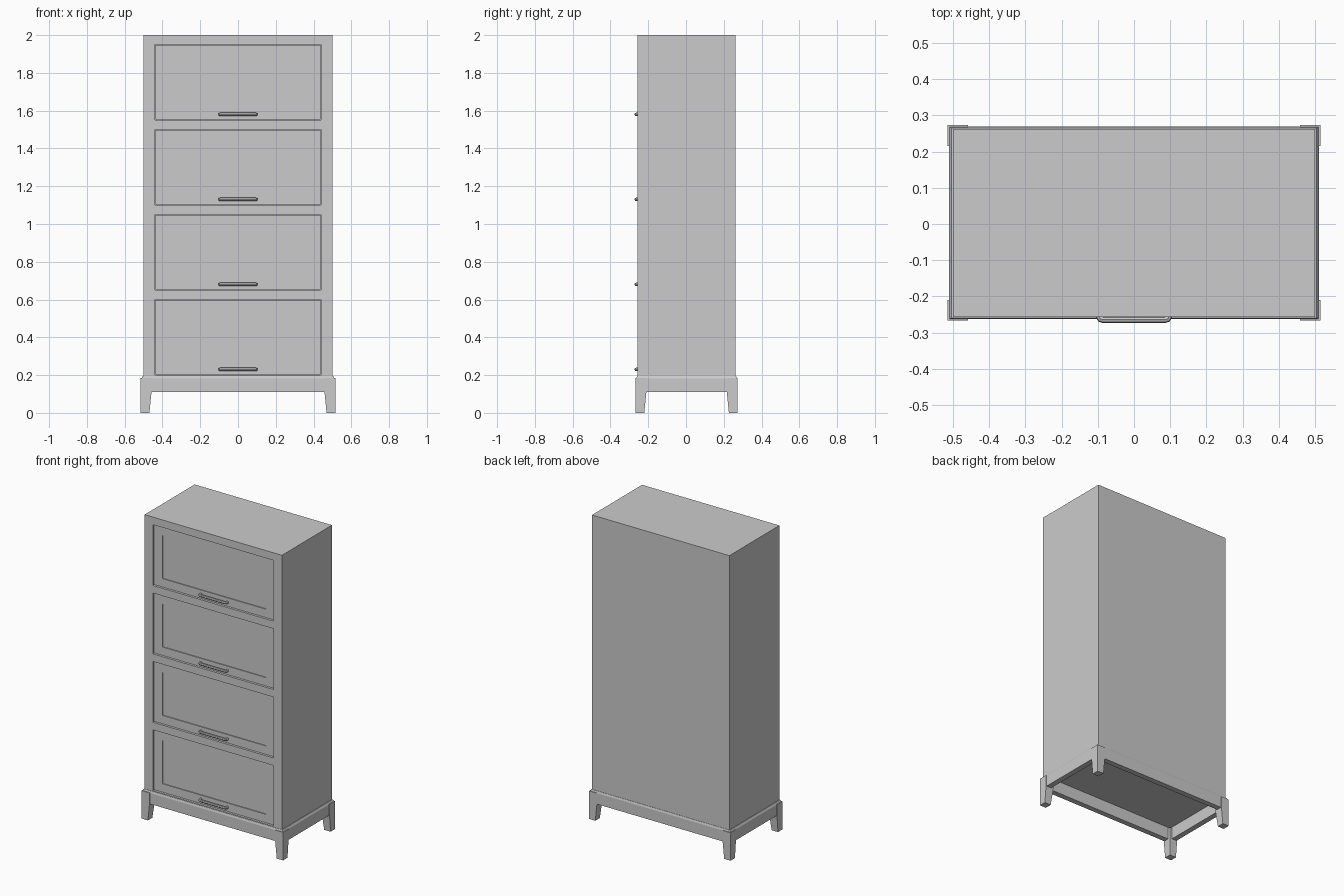
import bpy, bmesh
from mathutils import Vector

if "Cube" in bpy.data.objects:
    bpy.data.objects.remove(bpy.data.objects["Cube"])

CY = 0.003            # carcass centre in y (handles stick out in front)
HW, HD = 0.50, 0.26   # carcass half width and half depth
Z0, Z1 = 0.19, 2.0    # carcass bottom and top
FRONT, BACK = CY - HD, CY + HD
OPEN = 0.44           # half width of the door openings


def make(name, bm):
    bmesh.ops.recalc_face_normals(bm, faces=bm.faces)
    me = bpy.data.meshes.new(name)
    bm.to_mesh(me)
    bm.free()
    ob = bpy.data.objects.new(name, me)
    bpy.context.collection.objects.link(ob)
    return ob


def box(name, x0, x1, y0, y1, z0, z1):
    bm = bmesh.new()
    bmesh.ops.create_cube(bm, size=1)
    for v in bm.verts:
        v.co = Vector(((x0 + x1) / 2 + v.co.x * (x1 - x0),
                       (y0 + y1) / 2 + v.co.y * (y1 - y0),
                       (z0 + z1) / 2 + v.co.z * (z1 - z0)))
    return make(name, bm)


def ring(name, rings, cy=0.0, plane="XY"):
    """Closed rectangular frame: each ring is (half_a, half_b, height), lofted in a loop."""
    bm = bmesh.new()
    loops = []
    for a, b, h in rings:
        pts = [(-a, -b), (a, -b), (a, b), (-a, b)]
        loops.append([bm.verts.new((p, q + cy, h) if plane == "XY" else (p, h, q + cy))
                      for p, q in pts])
    for i, lo in enumerate(loops):
        hi = loops[(i + 1) % len(loops)]
        for k in range(4):
            j = (k + 1) % 4
            bm.faces.new((lo[k], lo[j], hi[j], hi[k]))
    return make(name, bm)


# Carcass: sides, top, bottom, back
for s, side in ((-1, "left"), (1, "right")):
    box(side + "_side_panel", *sorted((s * OPEN, s * HW)), FRONT, BACK, Z0, Z1)
box("top_panel", -OPEN, OPEN, FRONT, BACK, 1.95, Z1)
box("bottom_panel", -OPEN, OPEN, FRONT, BACK, Z0, 0.20)
box("back_panel", -OPEN, OPEN, BACK - 0.02, BACK, 0.20, 1.95)

# Shelves, framed doors, door panels and bar handles
DOOR_Y = FRONT + 0.01
for i in range(4):
    zb = 0.20 + 0.45 * i
    zt = zb + 0.40
    if i < 3:
        box(f"shelf_{i + 1}", -OPEN, OPEN, FRONT, BACK - 0.02, zt, zt + 0.05)
    zc, w, h = (zb + zt) / 2, OPEN - 0.003, 0.197
    ring(f"door_frame_{i + 1}",
         [(w, h, DOOR_Y), (w - 0.06, h - 0.055, DOOR_Y),
          (w - 0.06, h - 0.055, DOOR_Y + 0.02), (w, h, DOOR_Y + 0.02)], zc, "XZ")
    box(f"door_panel_{i + 1}", -w + 0.055, w - 0.055, DOOR_Y + 0.006, DOOR_Y + 0.014,
        zc - h + 0.05, zc + h - 0.05)

    # Handle: round bar bent back into the door at both ends
    cu = bpy.data.curves.new(f"handle_{i + 1}", "CURVE")
    cu.dimensions = "3D"
    cu.bevel_depth = 0.009
    cu.bevel_resolution = 2
    cu.use_fill_caps = True
    sp = cu.splines.new("POLY")
    half = [(0.096, DOOR_Y + 0.004), (0.096, -0.257), (0.093, -0.262), (0.086, -0.264)]
    path = [(-x, y) for x, y in half] + half[::-1]
    sp.points.add(len(path) - 1)
    for p, (x, y) in zip(sp.points, path):
        p.co = (x, y, zb + 0.03, 1)
    ob = bpy.data.objects.new(f"handle_{i + 1}", cu)
    bpy.context.collection.objects.link(ob)
    bpy.context.view_layer.objects.active = ob
    ob.select_set(True)
    bpy.ops.object.convert(target="MESH")
    bpy.ops.object.shade_smooth_by_angle()
    bpy.ops.object.select_all(action="DESELECT")

# Base frame with a chamfered top edge
ring("base_apron", [(0.511, 0.266, 0.11), (0.511, 0.266, 0.182), (0.504, 0.262, 0.195),
                    (0.49, 0.25, 0.195), (0.475, 0.23, 0.19), (0.475, 0.23, 0.11)], CY)

# Corner legs: straight outside, tapered on the two inner sides below the apron
for sx, xn in ((-1, "left"), (1, "right")):
    for sy, yn in ((-1, "front"), (1, "back")):
        bm = bmesh.new()
        prev = None
        for z, t in ((0, 0.046), (0.11, 0.057), (0.184, 0.057)):
            quad = [bm.verts.new((sx * (0.515 - a * t), CY + sy * (0.27 - b * t), z))
                    for a, b in ((0, 0), (1, 0), (1, 1), (0, 1))]
            if prev:
                for k in range(4):
                    j = (k + 1) % 4
                    bm.faces.new((prev[k], prev[j], quad[j], quad[k]))
            else:
                bm.faces.new(quad)
            prev = quad
        bm.faces.new(prev)
        make(f"{yn}_{xn}_leg", bm)
